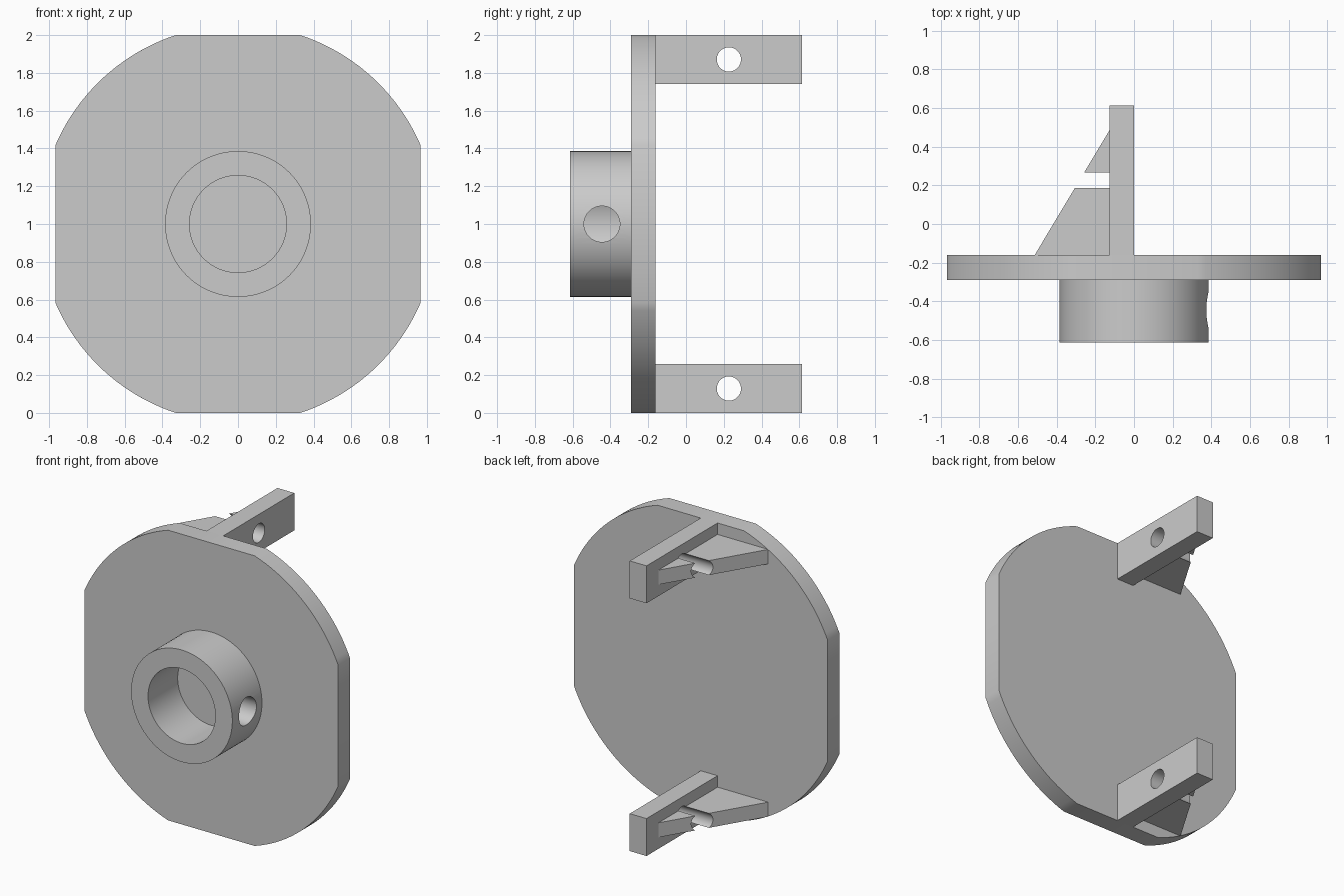
import bpy, bmesh, math
from math import cos, sin, pi

cube = bpy.data.objects.get("Cube")
if cube:
    bpy.data.objects.remove(cube, do_unlink=True)

grey = bpy.data.materials.new("light grey")
grey.use_nodes = True
colour = (0.6, 0.6, 0.6, 1)
grey.diffuse_color = colour
grey.node_tree.nodes["Principled BSDF"].inputs["Base Color"].default_value = colour

# Extrusion directions: profile (a, b) swept along depth d
ALONG_X = lambda a, b, d: (d, a, b)
ALONG_Y = lambda a, b, d: (a, d, b)
ALONG_Z = lambda a, b, d: (a, b, d)


def prism(name, outline, place, lo, hi):
    """Sweep a flat outline from lo to hi."""
    bm = bmesh.new()
    rings = [[bm.verts.new(place(a, b, d)) for a, b in outline] for d in (lo, hi)]
    for ring in rings:
        bm.faces.new(ring)
    n = len(outline)
    for i in range(n):
        j = (i + 1) % n
        bm.faces.new((rings[0][i], rings[0][j], rings[1][j], rings[1][i]))
    bmesh.ops.recalc_face_normals(bm, faces=bm.faces)
    mesh = bpy.data.meshes.new(name)
    bm.to_mesh(mesh)
    bm.free()
    mesh.materials.append(grey)
    obj = bpy.data.objects.new(name, mesh)
    bpy.context.collection.objects.link(obj)
    return obj


def circle(a, b, r, n=64):
    return [(a + r * cos(2 * pi * i / n), b + r * sin(2 * pi * i / n)) for i in range(n)]


def activate(obj):
    bpy.ops.object.select_all(action='DESELECT')
    obj.select_set(True)
    bpy.context.view_layer.objects.active = obj


def drill(obj, *hole):
    """Cut a round hole and discard the cutter."""
    cutter = prism("hole_cutter", *hole)
    cutter.hide_render = True
    mod = obj.modifiers.new("hole", 'BOOLEAN')
    mod.operation = 'DIFFERENCE'
    mod.solver = 'EXACT'
    mod.object = cutter
    activate(obj)
    bpy.ops.object.modifier_apply(modifier=mod.name)
    bpy.data.objects.remove(cutter, do_unlink=True)


MID = 1.0
FRONT, PLATE_FRONT, PLATE_BACK, BACK = -0.613, -0.29, -0.161, 0.613

# Disc plate with four flats: one arc in each corner
RADIUS, HALF_WIDTH, HALF_HEIGHT = 1.053, 0.967, 1.0
start = math.acos(HALF_WIDTH / RADIUS)
end = math.asin(HALF_HEIGHT / RADIUS)
STEPS = 20
arc = [start + (end - start) * i / STEPS for i in range(STEPS + 1)]
quarter = [(RADIUS * cos(t), RADIUS * sin(t)) for t in arc]
outline = []
for sx, sz in ((1, 1), (-1, 1), (-1, -1), (1, -1)):
    points = quarter if sx * sz > 0 else quarter[::-1]
    outline += [(sx * x, MID + sz * z) for x, z in points]
parts = [prism("disc_plate", outline, ALONG_Y, PLATE_FRONT, PLATE_BACK)]

# Hub collar with blind bore and a set screw hole on the left side
hub = prism("hub_collar", circle(0, MID, 0.386, 96), ALONG_Y, FRONT, PLATE_FRONT)
drill(hub, circle(0, MID, 0.257, 96), ALONG_Y, FRONT - 0.1, PLATE_FRONT + 0.05)
drill(hub, circle(-0.445, MID, 0.095), ALONG_X, 0.05, 0.6)
parts.append(hub)

# Rear arms, each braced by a thin triangular gusset, drilled crosswise
ARM, HOLE_Y = 0.128, 0.227
for label, z in (("upper", 2 - 0.129), ("lower", 0.129)):
    arm = prism(label + "_arm",
                [(-ARM, PLATE_BACK), (0, PLATE_BACK), (0, BACK), (-ARM, BACK)],
                ALONG_Z, z - 0.129, z + 0.129)
    gusset = prism(label + "_gusset",
                   [(-0.514, PLATE_BACK), (-ARM, PLATE_BACK), (-ARM, 0.483)],
                   ALONG_Z, z - 0.05, z + 0.05)
    for obj in (arm, gusset):
        drill(obj, circle(HOLE_Y, z, 0.064), ALONG_X, -0.8, 0.2)
        parts.append(obj)

for obj in parts:
    activate(obj)
    bpy.ops.object.shade_smooth_by_angle(angle=math.radians(25))
